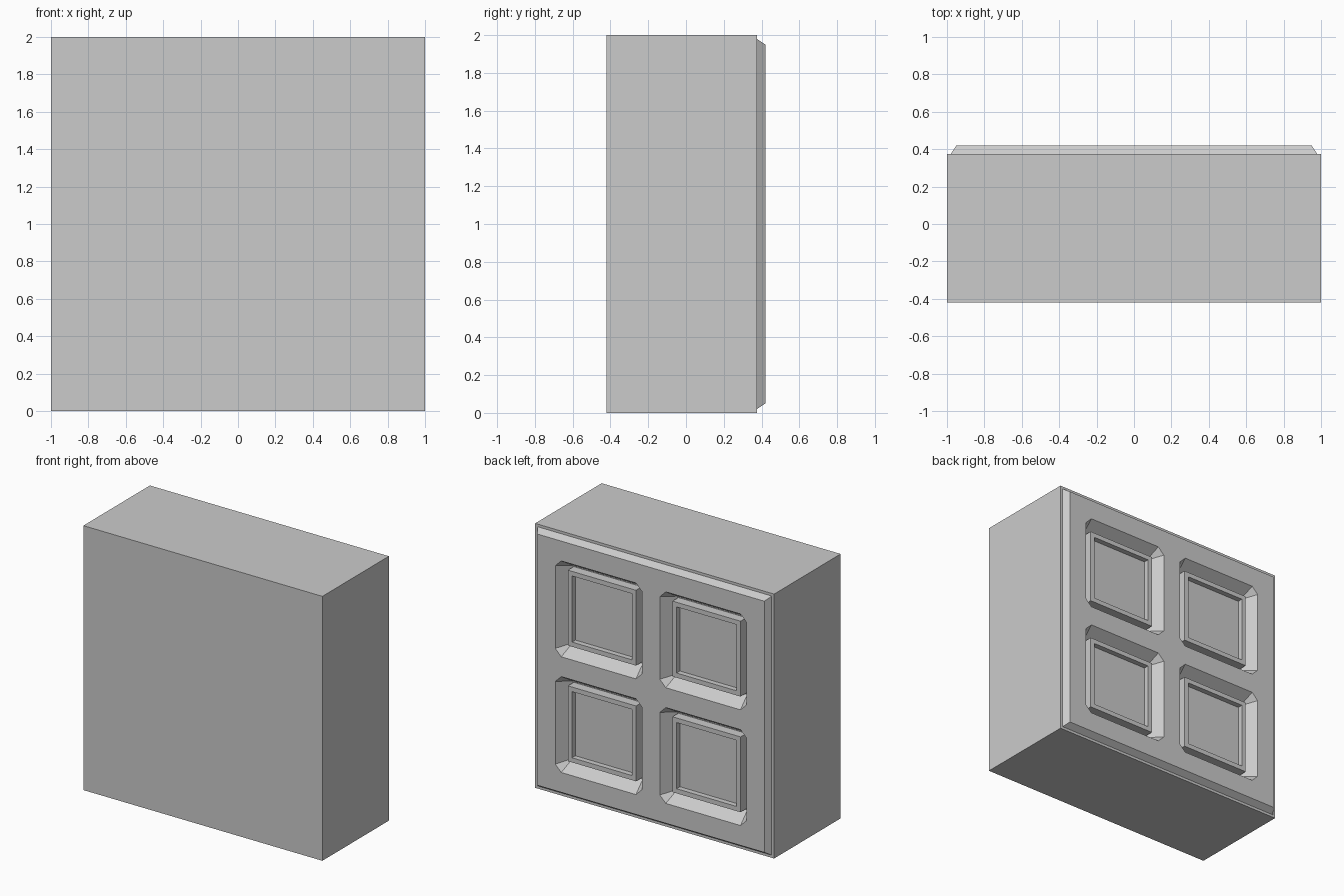
import bpy, bmesh

if "Cube" in bpy.data.objects:
    bpy.data.objects.remove(bpy.data.objects["Cube"])

C = 0.4375          # offset of each window from the block centre
FLOOR = 0.31        # y of the groove bottom


def ring(cx, cz, half, y, ch=None):
    """Square ring facing +y, optionally with chamfered corners."""
    pts = []
    for sx, sz in ((1, 1), (-1, 1), (-1, -1), (1, -1)):
        if ch is None:
            pts.append((cx + sx * half, y, cz + sz * half))
        else:
            a = (cx + sx * half, y, cz + sz * (half - ch))
            b = (cx + sx * (half - ch), y, cz + sz * half)
            pts += [a, b] if sx * sz > 0 else [b, a]
    return pts


def loft(name, stacks):
    """Skin each stack of rings into a closed solid."""
    bm = bmesh.new()
    for rings in stacks:
        loops = [[bm.verts.new(p) for p in r] for r in rings]
        n = len(loops[0])
        for a, b in zip(loops, loops[1:]):
            for i in range(n):
                j = (i + 1) % n
                bm.faces.new((a[i], a[j], b[j], b[i]))
        bm.faces.new(loops[0][::-1])
        bm.faces.new(loops[-1])
    bmesh.ops.remove_doubles(bm, verts=bm.verts, dist=1e-5)
    bmesh.ops.recalc_face_normals(bm, faces=bm.faces)
    me = bpy.data.meshes.new(name)
    bm.to_mesh(me)
    bm.free()
    ob = bpy.data.objects.new(name, me)
    bpy.context.collection.objects.link(ob)
    return ob


centres = [(sx * C, 1 + sz * C) for sx in (-1, 1) for sz in (-1, 1)]

# Block with a raised, bevelled back panel
block = loft("block", [[ring(0, 1, 1, -0.42), ring(0, 1, 1, 0.375),
                        ring(0, 1, 0.98, 0.375), ring(0, 1, 0.95, 0.42)]])

# Sloped recesses with chamfered corners, cut into the back
cutter = loft("recess_cutter", [[ring(x, z, 0.293, FLOOR, 0),
                                 ring(x, z, 0.3625, 0.42, 0.05),
                                 ring(x, z, 0.3625, 0.5, 0.05)]
                                for x, z in centres])
cutter.hide_render = True
mod = block.modifiers.new("recesses", 'BOOLEAN')
mod.operation = 'DIFFERENCE'
mod.solver = 'EXACT'
mod.object = cutter
bpy.context.view_layer.objects.active = block
bpy.ops.object.modifier_apply(modifier=mod.name)
bpy.data.objects.remove(cutter)

# Framed pads standing inside the recesses
for i, (x, z) in enumerate(centres):
    loft(f"framed_pad_{i + 1}", [[ring(x, z, 0.285, FLOOR - 0.01),
                                  ring(x, z, 0.285, 0.38),
                                  ring(x, z, 0.25, 0.38),
                                  ring(x, z, 0.25, 0.34)]])
